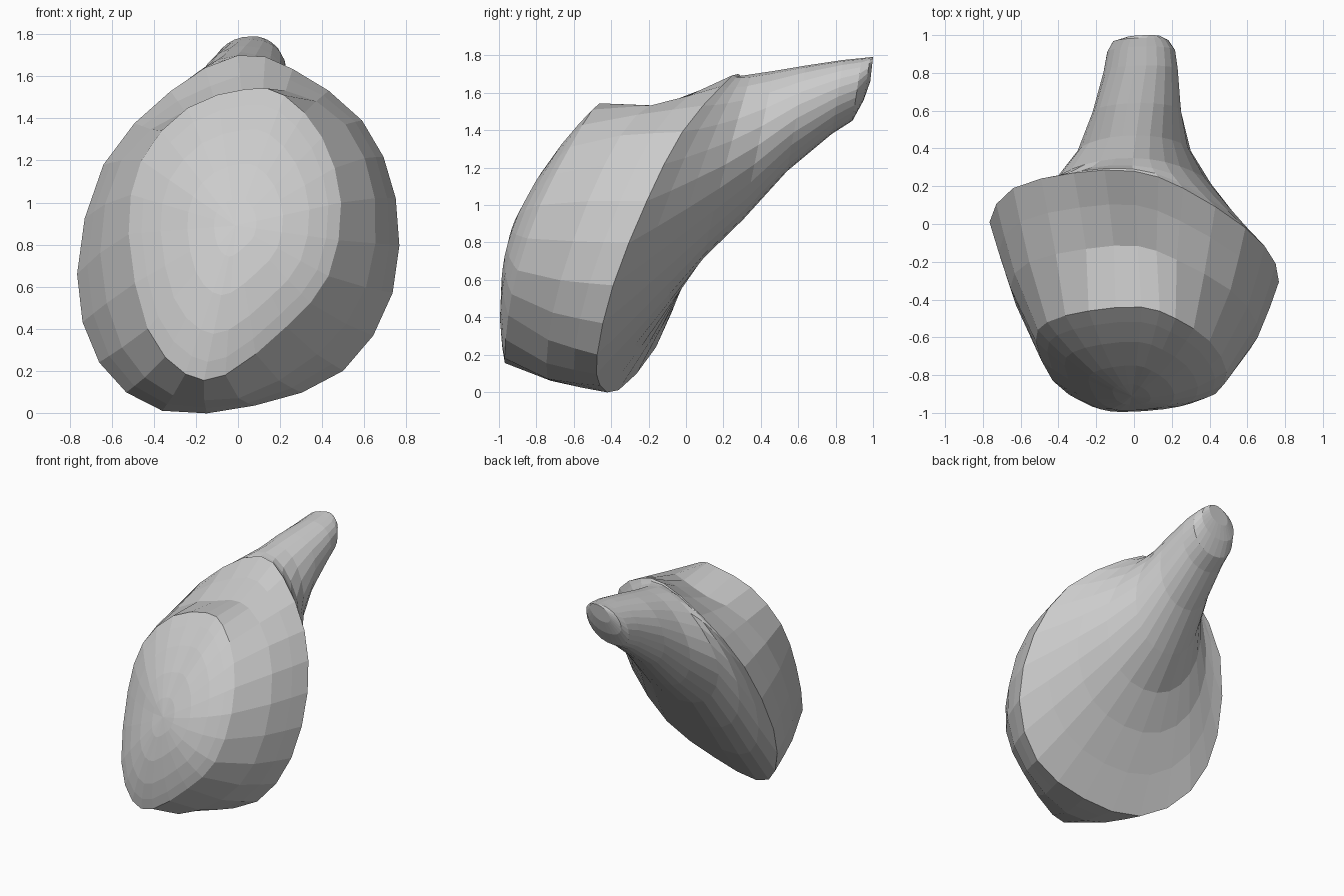
import bpy, bmesh, math
from mathutils import Vector

if "Cube" in bpy.data.objects:
    bpy.data.objects.remove(bpy.data.objects["Cube"])

# Control loops, clockwise from the top as seen from the front
FACE = [(.04, -.44, 1.54), (.22, -.50, 1.51), (.40, -.62, 1.31), (.49, -.78, 1.0),
        (.43, -.90, .65), (.23, -.95, .41), (-.06, -.97, .18), (-.25, -.95, .185),
        (-.43, -.83, .40), (-.52, -.62, .85), (-.46, -.52, 1.2), (-.24, -.46, 1.45)]
RIM = [(0, .28, 1.70), (.26, .19, 1.635), (.59, -.02, 1.39), (.75, -.21, 1.02),
       (.735, -.39, .57), (.50, -.475, .2), (.08, -.46, .035), (-.36, -.36, .01),
       (-.66, -.16, .24), (-.765, .01, .66), (-.64, .19, 1.18), (-.32, .27, 1.53)]


def smooth_loop(pts):
    """Double the points of a closed loop along a Catmull-Rom curve."""
    p = [Vector(q) for q in pts]
    n = len(p)
    out = []
    for i in range(n):
        a, b, c, d = p[i - 1], p[i], p[(i + 1) % n], p[(i + 2) % n]
        out += [b, (9 * (b + c) - a - d) / 16]
    return out


def section(x0, x1, top, bottom, lean=0, pinch=0):
    """Oval stalk section between two side-view points (y, z); pinch narrows its top."""
    mid, ring = (x0 + x1) / 2, []
    for i in range(N):
        a = 2 * math.pi * i / N
        s, c = math.sin(a), math.cos(a)
        t = (1 + c) / 2
        wide = math.copysign(abs(s) ** .9, s) * (1 - pinch * max(0, c))
        x = mid + (x1 - x0) / 2 * wide + lean * c
        ring.append(Vector((x, bottom[0] + (top[0] - bottom[0]) * t,
                            bottom[1] + (top[1] - bottom[1]) * t)))
    return ring


face, rim = smooth_loop(FACE), smooth_loop(RIM)
N = len(face)
centre = sum(face, Vector()) / N
rings = []

# Domed front
for s in (.2, .45, .7, .88):
    rings.append([centre + (p - centre) * s + Vector((0, -.2 * (1 - s * s), 0)) for p in face])
rings.append(face)

# Side wall, slightly full at the sides and dipped at the top
for t in (.45, .75):
    ring = []
    for i in range(N):
        up = math.cos(2 * math.pi * i / N)
        p = face[i].lerp(rim[i], t)
        out = Vector((p.x, 0, p.z - .85)).normalized()
        bulge = (.045 if p.x > 0 else .025) - .145 * max(0, up) ** 4
        ring.append(p + out * bulge * (1 if t < .5 else .55))
    rings.append(ring)
rings.append(rim)

# Back, full at the bottom and drawn into the stalk
first_back = len(rings)
root = section(-.44, .42, (.33, 1.702), (.085, .72), 0, .3)
for t in (.3, .65):
    ring = []
    for i in range(N):
        low = max(0, -math.cos(2 * math.pi * i / N))
        ring.append(rim[i].lerp(root[i], t) + Vector((0, .02 * low, 0)))
    rings.append(ring)
rings.append(root)

# Tapering stalk with a rounded end
rings += [section(-.29, .29, (.46, 1.72), (.30, .90), .01, .15),
          section(-.22, .25, (.64, 1.745), (.54, 1.18), .02),
          section(-.16, .23, (.84, 1.775), (.78, 1.38), .03),
          section(-.14, .215, (.94, 1.785), (.89, 1.45), .03),
          section(-.11, .18, (.985, 1.79), (.95, 1.56), .03),
          section(-.03, .13, (1.0, 1.79), (.985, 1.66), .03)]

bm = bmesh.new()
loops = [[bm.verts.new(p) for p in r] for r in rings]
for a, b in zip(loops, loops[1:]):
    for i in range(N):
        j = (i + 1) % N
        bm.faces.new((a[i], a[j], b[j], b[i]))
nose = bm.verts.new(centre + Vector((0, -.2, 0)))
for i in range(N):
    bm.faces.new((nose, loops[0][(i + 1) % N], loops[0][i]))
bm.faces.new(loops[-1])

# Soften the blend from the back into the stalk
blend = [v for ring in loops[first_back:first_back + 4] for v in ring]
for _ in range(2):
    bmesh.ops.smooth_vert(bm, verts=blend, factor=.4,
                          use_axis_x=True, use_axis_y=True, use_axis_z=True)
bmesh.ops.recalc_face_normals(bm, faces=bm.faces)

mesh = bpy.data.meshes.new("housing_with_stalk")
bm.to_mesh(mesh)
bm.free()
obj = bpy.data.objects.new("housing_with_stalk", mesh)
bpy.context.collection.objects.link(obj)
